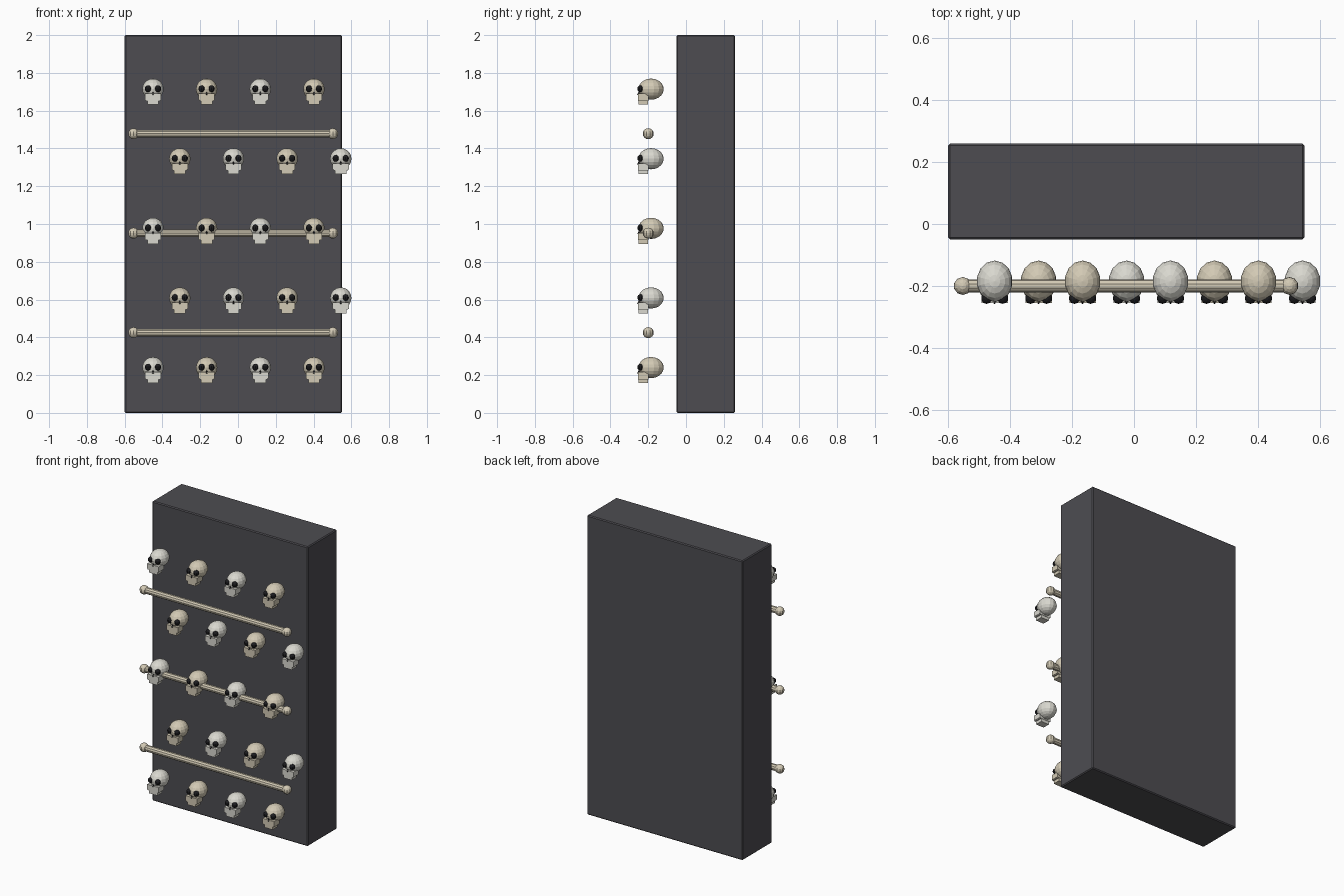
import bpy, bmesh, math
from mathutils import Matrix, Vector

if "Cube" in bpy.data.objects:
    bpy.data.objects.remove(bpy.data.objects["Cube"])


def material(name, rgb):
    m = bpy.data.materials.new(name)
    m.diffuse_color = (*rgb, 1)
    m.use_nodes = True
    m.node_tree.nodes["Principled BSDF"].inputs["Base Color"].default_value = m.diffuse_color
    return m


STONE = material("dark_stone", (0.075, 0.073, 0.083))
PALE = material("pale_bone", (0.70, 0.69, 0.63))
WARM = material("warm_bone", (0.65, 0.59, 0.46))
DARK = material("socket_black", (0.012, 0.012, 0.014))


def place(loc, size):
    return Matrix.Translation(loc) @ Matrix.Diagonal((*size, 1))


def ball(bm, loc, radii, seg, rings, mat=0):
    r = bmesh.ops.create_uvsphere(bm, u_segments=seg, v_segments=rings, radius=1,
                                  matrix=place(loc, radii))
    for f in {f for v in r["verts"] for f in v.link_faces}:
        f.material_index = mat


def box(bm, loc, size):
    return bmesh.ops.create_cube(bm, size=1, matrix=place(loc, size))


def finish(bm, name, mats):
    me = bpy.data.meshes.new(name)
    bm.to_mesh(me)
    bm.free()
    for m in mats:
        me.materials.append(m)
    return me


def add(name, me, loc=(0, 0, 0)):
    ob = bpy.data.objects.new(name, me)
    ob.location = loc
    bpy.context.collection.objects.link(ob)
    return ob


def skull_mesh(name, mat):
    bm = bmesh.new()
    # cranium
    ball(bm, (0, 0.015, 0), (0.058, 0.067, 0.056), 14, 10)
    # upper jaw and chin
    box(bm, (0, -0.027, -0.041), (0.085, 0.055, 0.034))
    box(bm, (0, -0.027, -0.056), (0.078, 0.055, 0.012))
    box(bm, (0, -0.027, -0.071), (0.060, 0.050, 0.022))
    # eye sockets
    for s in (-1, 1):
        ball(bm, (s * 0.026, -0.040, 0.002), (0.018, 0.018, 0.018), 10, 8, 1)
    # nose hole
    r = bmesh.ops.create_cone(bm, cap_ends=True, segments=4, radius1=0.009, radius2=0,
                              depth=0.018, matrix=Matrix.Translation((0, -0.050, -0.022)))
    for f in {f for v in r["verts"] for f in v.link_faces}:
        f.material_index = 1
    return finish(bm, name, [mat, DARK])


# wall slab
bm = bmesh.new()
box(bm, (-0.025, 0.105, 1), (1.15, 0.31, 2))
bmesh.ops.bevel(bm, geom=bm.edges[:], offset=0.006, segments=1, affect='EDGES')
add("wall_slab", finish(bm, "wall_slab", [STONE]))

# staggered rows of skulls, alternating bone tones
skulls = [skull_mesh("pale_skull", PALE), skull_mesh("warm_skull", WARM)]
for row in range(5):
    for col in range(4):
        x = -0.45 + 0.284 * col + 0.142 * (row % 2)
        add(f"skull_{row}_{col}", skulls[(row + col) % 2], (x, -0.20, 0.24 + 0.3685 * row))

# long bones with knobbed ends
bm = bmesh.new()
bmesh.ops.create_cone(bm, cap_ends=True, segments=10, radius1=0.021, radius2=0.021, depth=1.055,
                      matrix=Matrix.Rotation(math.pi / 2, 4, 'Y'))
for s in (-1, 1):
    ball(bm, (s * 0.5275, 0, 0), (0.029, 0.029, 0.029), 10, 8)
bone = finish(bm, "long_bone", [WARM])
for i in range(3):
    add(f"long_bone_{i}", bone, (-0.0255, -0.20, 0.425 + 0.5265 * i))
